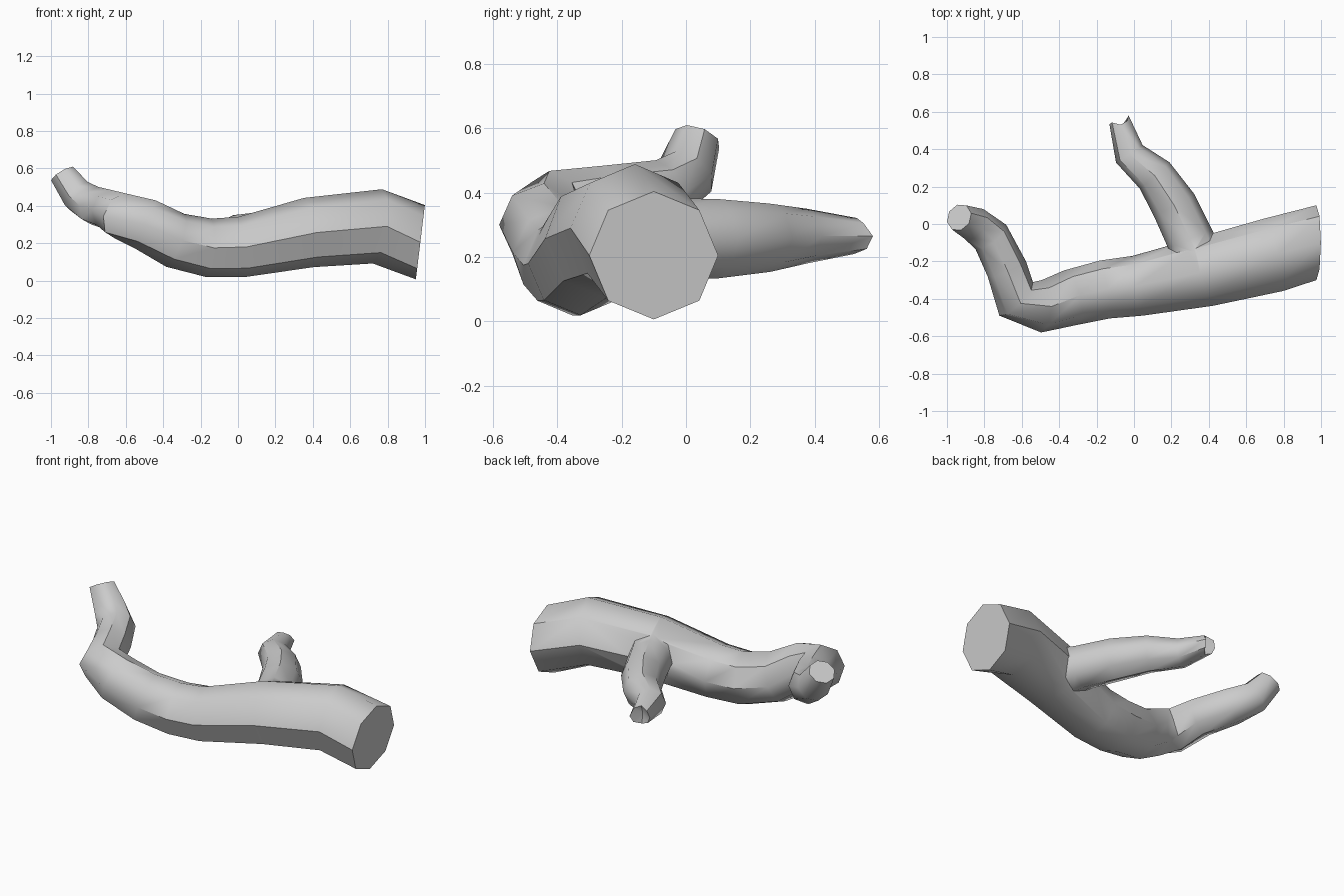
import bpy, bmesh, math
from mathutils import Vector

if "Cube" in bpy.data.objects:
    bpy.data.objects.remove(bpy.data.objects["Cube"])

SIDES = 8


def limb(name, path, start_dir=None, end_dir=None, broken=None):
    """Tapered octagonal tube along (x, y, z, radius) points; broken = hollow ragged tip."""
    pts = [Vector(p[:3]) for p in path]
    bm = bmesh.new()
    rings = []
    for i, c in enumerate(pts):
        a = (c - pts[i - 1]).normalized() if i else Vector()
        b = (pts[i + 1] - c).normalized() if i < len(pts) - 1 else Vector()
        t = (a + b).normalized()
        if i == 0 and start_dir:
            t = Vector(start_dir).normalized()
        if i == len(pts) - 1 and end_dir:
            t = Vector(end_dir).normalized()
        side = t.cross(Vector((0, 0, 1))).normalized()
        up = side.cross(t)
        ring = []
        for k in range(SIDES):
            ang = 2 * math.pi * k / SIDES
            v = c + path[i][3] * (side * math.cos(ang) + up * math.sin(ang))
            if broken and i == len(pts) - 1:
                v += t * broken[k]
            ring.append(bm.verts.new(v))
        rings.append(ring)
    for r0, r1 in zip(rings, rings[1:]):
        for k in range(SIDES):
            j = (k + 1) % SIDES
            bm.faces.new((r0[k], r0[j], r1[j], r1[k]))
    bm.faces.new(rings[0])
    if broken:
        tip = bm.verts.new(pts[-1] - t * 0.035)
        for k in range(SIDES):
            bm.faces.new((rings[-1][k], rings[-1][(k + 1) % SIDES], tip))
    else:
        bm.faces.new(rings[-1])
    bmesh.ops.recalc_face_normals(bm, faces=bm.faces)
    me = bpy.data.meshes.new(name)
    bm.to_mesh(me)
    bm.free()
    ob = bpy.data.objects.new(name, me)
    bpy.context.collection.objects.link(ob)
    return ob


# Main bough, from the thick sawn end to the thin upturned end
bough = limb("bough", [
    (0.975, -0.10, 0.205, 0.20), (0.745, -0.165, 0.29, 0.20),
    (0.38, -0.255, 0.257, 0.187), (0.02, -0.33, 0.18, 0.162),
    (-0.155, -0.35, 0.175, 0.157), (-0.335, -0.393, 0.215, 0.15),
    (-0.495, -0.44, 0.30, 0.14), (-0.63, -0.40, 0.345, 0.127),
    (-0.68, -0.24, 0.375, 0.11), (-0.765, -0.07, 0.40, 0.105),
    (-0.855, 0.0, 0.455, 0.094), (-0.935, 0.035, 0.567, 0.075)],
    start_dir=(-0.99, 0, 0.12), end_dir=(-0.5, 0.3, 0.85))

# Side branch with a broken tip
branch = limb("side_branch", [
    (0.36, -0.24, 0.255, 0.15), (0.30, -0.08, 0.256, 0.127),
    (0.215, 0.10, 0.257, 0.123), (0.11, 0.26, 0.26, 0.106),
    (-0.025, 0.375, 0.265, 0.085), (-0.075, 0.54, 0.265, 0.056)],
    end_dir=(-0.3, 1, 0),
    broken=[0.025, 0.0, -0.01, 0.015, 0.01, 0.0, -0.02, 0.01])

# Fuse the two limbs
union = bough.modifiers.new("fuse", 'BOOLEAN')
union.operation = 'UNION'
union.solver = 'EXACT'
union.object = branch
bpy.context.view_layer.objects.active = bough
bough.select_set(True)
bpy.ops.object.modifier_apply(modifier="fuse")
bpy.data.objects.remove(branch)
bpy.ops.object.shade_smooth_by_angle(angle=math.radians(45))
